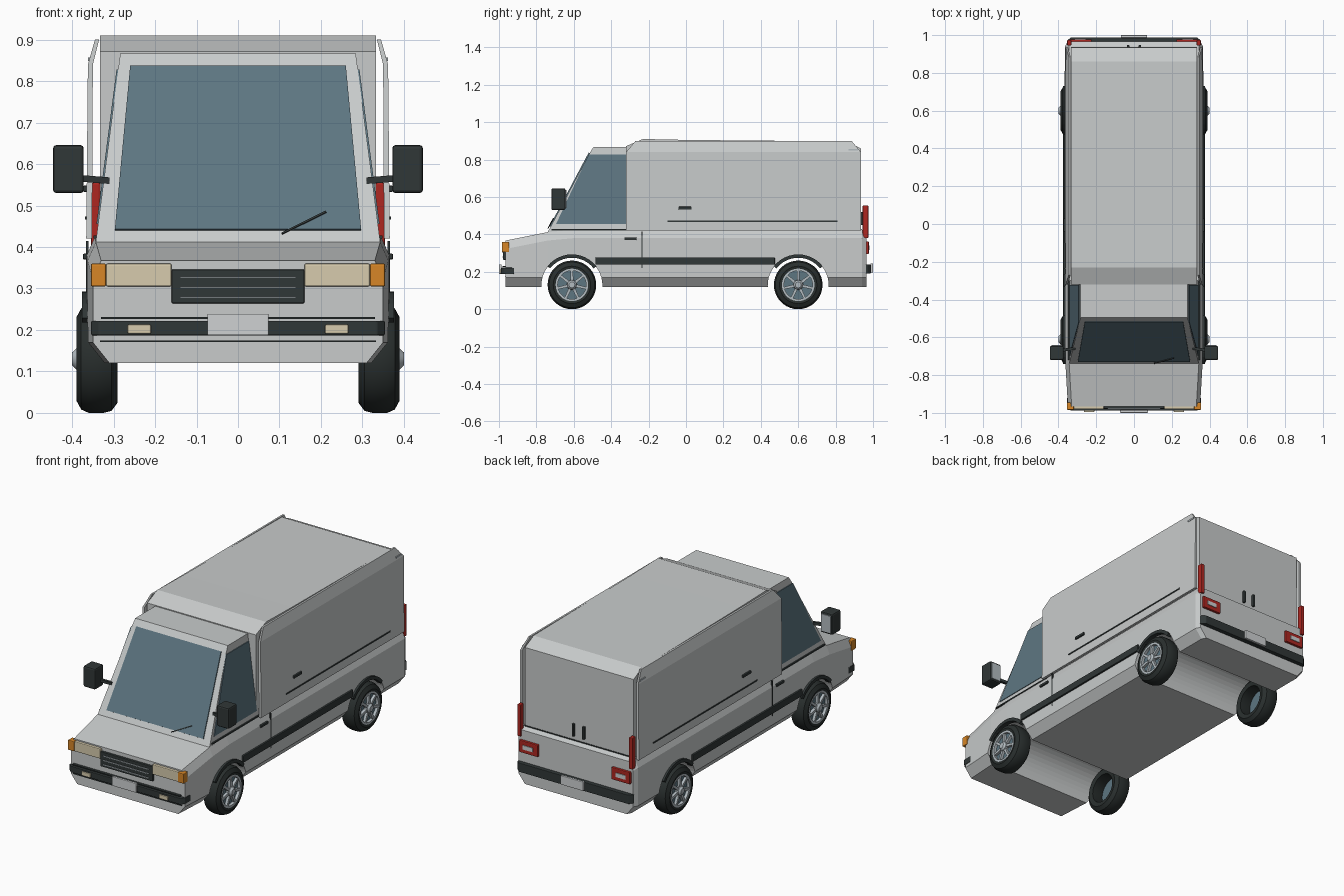
import bpy, bmesh, math
from mathutils import Vector

if "Cube" in bpy.data.objects:
    bpy.data.objects.remove(bpy.data.objects["Cube"], do_unlink=True)


def material(name, r, g, b):
    m = bpy.data.materials.new(name)
    m.use_nodes = True
    m.diffuse_color = (r, g, b, 1)
    m.node_tree.nodes["Principled BSDF"].inputs["Base Color"].default_value = (r, g, b, 1)
    return m


PAINT = material("grey paint", .58, .60, .60)
GLASS = material("blue grey glass", .11, .18, .22)
TRIM = material("dark trim", .03, .038, .038)
TYRE = material("tyre rubber", .022, .028, .027)
SILVER = material("rim silver", .45, .5, .53)
CREAM = material("cream lens", .68, .6, .42)
AMBER = material("amber lens", .68, .24, .02)
RED = material("red lens", .42, .02, .015)
PALE = material("pale plate", .62, .64, .65)
SIDES = (("left", 1), ("right", -1))


def finish(name, bm, mat, bevel=0.0):
    bmesh.ops.recalc_face_normals(bm, faces=bm.faces)
    me = bpy.data.meshes.new(name)
    bm.to_mesh(me)
    bm.free()
    me.materials.append(mat)
    ob = bpy.data.objects.new(name, me)
    bpy.context.collection.objects.link(ob)
    if bevel:
        mod = ob.modifiers.new("bevel", "BEVEL")
        mod.width, mod.segments = bevel, 2
    return ob


def loft(name, rings, mat, closed=False, bevel=0.0):
    """Skin a list of rings; close the ends with caps, or join last to first."""
    bm = bmesh.new()
    vs = [[bm.verts.new(p) for p in ring] for ring in rings]
    n = len(rings[0])
    pairs = list(zip(vs, vs[1:])) + ([(vs[-1], vs[0])] if closed else [])
    for a, b in pairs:
        for i in range(n):
            j = (i + 1) % n
            bm.faces.new((a[i], a[j], b[j], b[i]))
    if not closed:
        bm.faces.new(vs[0])
        bm.faces.new(vs[-1])
    return finish(name, bm, mat, bevel)


def prism(name, pts, offset, mat, bevel=0.0):
    o = Vector(offset)
    return loft(name, [pts, [Vector(p) + o for p in pts]], mat, bevel=bevel)


def block(name, x, y, z, mat, bevel=0.0):
    pts = [(x[0], y[0], z[0]), (x[1], y[0], z[0]), (x[1], y[0], z[1]), (x[0], y[0], z[1])]
    return prism(name, pts, (0, y[1] - y[0], 0), mat, bevel)


def mirrored(name, x, y, z, mat, bevel=0.0):
    for side, s in SIDES:
        block(f"{side}_{name}", (s * x[0], s * x[1]), y, z, mat, bevel)


def ring(x, r, cy, cz, n=36):
    return [(x, cy + r * math.cos(math.tau * i / n), cz + r * math.sin(math.tau * i / n))
            for i in range(n)]


def smooth(ob):
    bpy.ops.object.select_all(action="DESELECT")
    ob.select_set(True)
    bpy.context.view_layer.objects.active = ob
    bpy.ops.object.shade_smooth_by_angle(angle=math.radians(35))


# Lower body: cross-sections along the length, arches cut through
def section(y, w, top):
    half = [(w - .04, .12), (w, .17), (w, top - .045), (w - .02, top)]
    return [(x, y, z) for x, z in half] + [(-x, y, z) for x, z in reversed(half)]


body = loft("lower_body", [section(-.965, .35, .367), section(-.74, .363, .412),
                           section(-.6, .365, .425), section(.94, .365, .425),
                           section(.965, .352, .415)], PAINT)
WHEELS = (("front", -.61), ("rear", .60))
for end, y in WHEELS:
    cutter = loft("arch_cutter", [ring(-.5, .163, y, .127, 48), ring(.5, .163, y, .127, 48)], PAINT)
    cutter.hide_render = True
    mod = body.modifiers.new("arch", "BOOLEAN")
    mod.operation, mod.solver, mod.object = "DIFFERENCE", "EXACT", cutter
    bpy.context.view_layer.objects.active = body
    bpy.ops.object.modifier_apply(modifier=mod.name)
    bpy.data.objects.remove(cutter, do_unlink=True)

# Cab with sloping screen and leaning sides
def cab_x(z):
    return .342 - (z - .42) * .13


def cab_y(z):
    return -.735 + (z - .42) * .53


def cab_ring(z, front):
    x = cab_x(z)
    return [(-x, front, z), (x, front, z), (x, -.3, z), (-x, -.3, z)]


loft("cab", [cab_ring(.41, cab_y(.41)), cab_ring(.835, cab_y(.835)), cab_ring(.867, -.495)], PAINT)
prism("windscreen", [(-.297, cab_y(.44), .44), (.297, cab_y(.44), .44),
                     (.26, cab_y(.835), .835), (-.26, cab_y(.835), .835)],
      (0, -.005, .003), GLASS)
prism("wiper", [(.105, cab_y(.433) - .006, .433), (.107, cab_y(.43) - .006, .43),
                (.213, cab_y(.482) - .006, .482), (.211, cab_y(.486) - .006, .486)],
      (0, -.005, .002), TRIM)
for side, s in SIDES:
    window = [(s * cab_x(z), y, z) for y, z in
              ((-.695, .455), (-.52, .828), (-.322, .828), (-.322, .455))]
    prism(side + "_side_window", window, (s * .004, 0, 0), GLASS)

# Cargo box: core with sloped roof ends, and side skins standing clear of it
core = ((-.32, .42), (-.32, .872), (-.23, .91), (0, .905), (.86, .897), (.935, .86), (.935, .42))
prism("cargo_box", [(-.333, y, z) for y, z in core], (.666, 0, 0), PAINT)
skin = ((.352, .42), (.366, .42), (.362, .84), (.345, .9), (.335, .9), (.35, .84))
for side, s in SIDES:
    loft(side + "_box_skin",
         [[(s * x, y + (inset if z > .85 else 0), z) for x, z in skin]
          for y, inset in ((-.32, .05), (.935, -.05))], PAINT)

# Side trim: rubbing strip, seams and handles
mirrored("rubbing_strip", (.36, .375), (-.485, .475), (.238, .276), TRIM, .003)
mirrored("door_seam", (.36, .367), (-.238, -.232), (.22, .415), TRIM)
mirrored("belt_seam", (.335, .349), (-.72, -.3), (.421, .428), TRIM)
mirrored("box_seam", (.36, .369), (-.1, .81), (.466, .473), TRIM)
mirrored("door_handle", (.36, .374), (-.33, -.265), (.37, .384), TRIM, .003)
mirrored("box_handle", (.36, .374), (-.04, .03), (.533, .548), TRIM, .003)
mirrored("box_vent", (.352, .362), (.87, .92), (.848, .857), SILVER)

# Arch lips: swept arcs over each wheel
for side, s in SIDES:
    for end, y in WHEELS:
        arc = []
        for i in range(13):
            a = math.radians(38 + 104 * i / 12)
            arc.append([(s * x, y + r * math.cos(a), .127 + r * math.sin(a))
                        for x, r in ((.35, .148), (.376, .148), (.376, .166), (.35, .166))])
        loft(f"{side}_{end}_arch_lip", arc, TRIM)

# Wheels: tyre, rim dish, rim edge, spokes and hub
tyre = ((.295, .08), (.29, .105), (.305, .125), (.325, .13), (.36, .13),
        (.378, .122), (.39, .1), (.386, .085), (.37, .08))
for side, s in SIDES:
    for end, y in WHEELS:
        tag = f"{side}_{end}_"
        smooth(loft(tag + "tyre", [ring(s * x, r, y, .13) for x, r in tyre], TYRE, closed=True))
        loft(tag + "rim_dish", [ring(s * x, .082, y, .13) for x in (.36, .372)], GLASS)
        edge = ((.37, .076), (.388, .076), (.388, .087), (.37, .087))
        smooth(loft(tag + "rim_edge", [ring(s * x, r, y, .13) for x, r in edge], SILVER, closed=True))
        smooth(loft(tag + "hub", [ring(s * x, r, y, .13, 16) for x, r in
                                  ((.37, .027), (.39, .025), (.4, .016))], SILVER))
        for k in range(7):
            a = math.tau * k / 7 + math.pi / 2
            out, across = Vector((0, math.cos(a), math.sin(a))), Vector((0, -math.sin(a), math.cos(a)))
            hub = Vector((s * .37, y, .13))
            prism(f"{tag}spoke_{k + 1}", [hub + out * r + across * w for r, w in
                                         ((.02, .008), (.079, .006), (.079, -.006), (.02, -.008))],
                  (s * .017, 0, 0), SILVER)

# Nose: grille, lamps, bumper and plate
block("grille", (-.16, .16), (-.978, -.96), (.264, .346), TRIM, .003)
for i in range(3):
    block(f"grille_slat_{i + 1}", (-.14, .14), (-.982, -.976), (.277 + .024 * i, .281 + .024 * i), SILVER)
mirrored("headlamp", (.16, .318), (-.98, -.955), (.305, .36), CREAM, .004)
mirrored("indicator", (.318, .355), (-.984, -.945), (.305, .36), AMBER, .004)


def bumper(name, s, z, mat):
    outline = ((-.354, .92), (-.354, .97), (-.335, .988), (.335, .988), (.354, .97), (.354, .92))
    prism(name, [(x, s * y, z[0]) for x, y in outline], (0, 0, z[1] - z[0]), mat, .003)


bumper("front_bumper", -1, (.187, .222), TRIM)
bumper("rear_bumper", 1, (.19, .24), TRIM)
block("front_bumper_top_strip", (-.33, .33), (-.98, -.96), (.226, .231), TRIM)
block("front_lower_seam", (-.333, .333), (-.969, -.96), (.171, .175), TRIM)
mirrored("fog_lamp", (.21, .266), (-.995, -.985), (.191, .213), CREAM, .003)
block("front_plate", (-.074, .074), (-1, -.986), (.187, .239), PALE, .003)

# Tail: lamps, plate, door handles and seam
block("rear_plate", (-.07, .07), (.986, 1), (.195, .245), PALE, .003)
mirrored("tail_bar", (.332, .354), (.945, .975), (.38, .555), RED, .004)
mirrored("tail_lamp", (.225, .34), (.955, .978), (.295, .362), RED, .004)
mirrored("reversing_lamp", (.255, .315), (.977, .982), (.317, .34), PALE)
mirrored("rear_handle", (.025, .038), (.93, .948), (.45, .52), TRIM, .003)
block("rear_door_seam", (-.333, .333), (.93, .938), (.425, .43), TRIM)

# Door mirrors: shell, glass and arm
mirrored("mirror_shell", (.372, .446), (-.72, -.645), (.53, .646), TRIM, .008)
mirrored("mirror_glass", (.38, .438), (-.646, -.64), (.54, .636), SILVER)
for side, s in SIDES:
    prism(side + "_mirror_arm", [(s * .31, -.665, .552), (s * .31, -.65, .552),
                                 (s * .31, -.65, .568), (s * .31, -.665, .568)],
          (s * .075, -.012, .006), TRIM)
